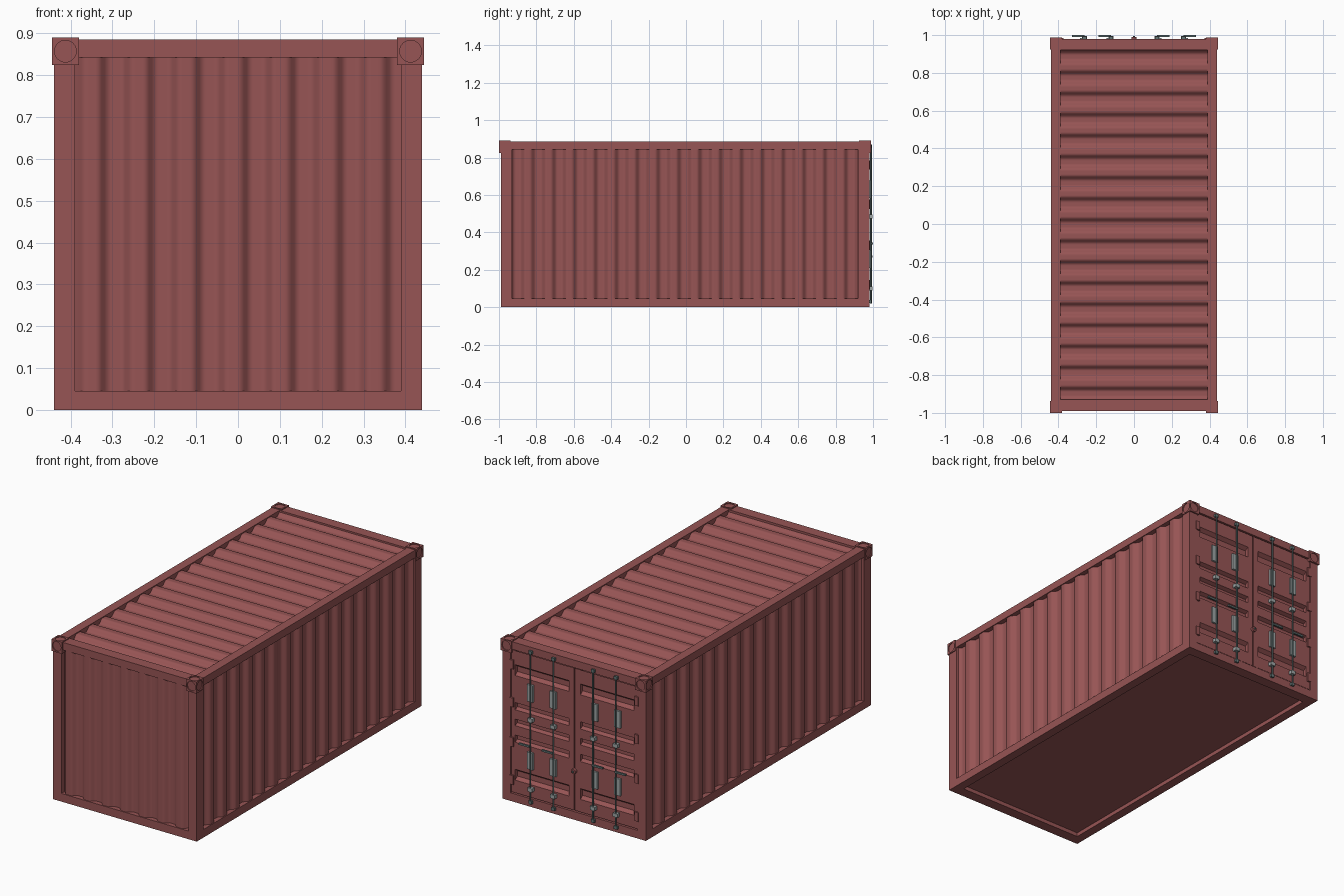
import bpy, bmesh, math
from mathutils import Vector

cube = bpy.data.objects.get("Cube")
if cube:
    bpy.data.objects.remove(cube, do_unlink=True)


def material(name, rgb):
    m = bpy.data.materials.new(name)
    m.use_nodes = True
    m.diffuse_color = (*rgb, 1)
    m.node_tree.nodes["Principled BSDF"].inputs["Base Color"].default_value = (*rgb, 1)
    return m


RED = material("faded red paint", (0.31, 0.09, 0.09))
DARK = material("dark steel", (0.12, 0.17, 0.17))
PALE = material("pale steel", (0.34, 0.38, 0.38))


def finish(name, bm, mat, smooth=None):
    me = bpy.data.meshes.new(name)
    bm.to_mesh(me)
    bm.free()
    ob = bpy.data.objects.new(name, me)
    bpy.context.collection.objects.link(ob)
    me.materials.append(mat)
    if smooth:
        bpy.ops.object.select_all(action="DESELECT")
        ob.select_set(True)
        bpy.context.view_layer.objects.active = ob
        bpy.ops.object.shade_smooth_by_angle(angle=math.radians(smooth))
    return ob


def box(name, lo, hi, mat=RED):
    bm = bmesh.new()
    lo, hi = Vector(lo), Vector(hi)
    bmesh.ops.create_cube(bm, size=1)
    for v in bm.verts:
        v.co = (lo + hi) / 2 + v.co * (hi - lo)
    return finish(name, bm, mat)


def cylinder(name, centre, radius, depth, axis="Z", mat=DARK, sides=10):
    bm = bmesh.new()
    bmesh.ops.create_cone(bm, cap_ends=True, segments=sides, radius1=radius,
                          radius2=radius, depth=depth)
    turn = Vector((0, 0, 1)).rotation_difference(
        Vector([float(axis == a) for a in "XYZ"]))
    for v in bm.verts:
        v.co = turn @ v.co + Vector(centre)
    return finish(name, bm, mat, 40)


def sheet(name, profile, sweep, place, outward, smooth=None):
    """Sweep a (run, height) profile across a span; place() maps to 3D."""
    bm = bmesh.new()
    rows = [[bm.verts.new(place(r, h, s)) for r, h in profile] for s in sweep]
    for i in range(len(profile) - 1):
        bm.faces.new((rows[0][i], rows[0][i + 1], rows[1][i + 1], rows[1][i]))
    bm.normal_update()
    if sum((f.normal.dot(Vector(outward)) for f in bm.faces)) < 0:
        bmesh.ops.reverse_faces(bm, faces=bm.faces[:])
    return finish(name, bm, RED, smooth)


def waves(start, end, ridge, period=0.1115, depth=0.022):
    """Rounded trapezoid corrugation; 0 at the ridges, -depth in the hollows."""
    n = round((end - start) / period * 16)
    pts = []
    for i in range(n + 1):
        r = start + (end - start) * i / n
        c = 1.7 * math.cos(2 * math.pi * (r - ridge) / period)
        pts.append((r, depth * (max(-1, min(1, c)) - 1) / 2))
    return pts


X, XI = 0.44, 0.39             # outer and inner half width
YF, YB = -0.99, 0.98           # front and back ends
FI, BI = -0.93, 0.92           # inner edges of the end frames
H, ZL, ZH = 0.885, 0.045, 0.843

# Frame: posts, long rails and end beams
for s, side in ((-1, "right"), (1, "left")):
    a, b = sorted((s * XI, s * X))
    box(f"front_post_{side}", (a, YF, 0), (b, FI, H))
    box(f"back_post_{side}", (a, BI, 0), (b, YB, H))
    box(f"bottom_rail_{side}", (a, FI, 0), (b, BI, ZL))
    box(f"top_rail_{side}", (a, FI, ZH), (b, BI, H))
for end, y0, y1 in (("front", YF, FI), ("back", BI, YB)):
    box(f"{end}_sill", (-XI, y0, 0), (XI, y1, ZL))
    box(f"{end}_header", (-XI, y0, ZH), (XI, y1, H))

# Underside
box("floor", (-XI, FI, 0.022), (XI, BI, 0.04))

# Corrugated walls and roof
for s, side in ((-1, "right"), (1, "left")):
    sheet(f"side_wall_{side}", waves(FI, BI, -0.065), (ZL, ZH),
          lambda r, h, t: (s * (X - 0.005 + h), r, t), (s, 0, 0), 50)
sheet("front_wall", waves(-XI, XI, -0.35, 0.113), (ZL, ZH),
      lambda r, h, t: (r, YF + 0.005 - h, t), (0, -1, 0), 50)
sheet("roof", waves(FI, BI, 0.83), (-XI, XI),
      lambda r, h, t: (t, r, H - 0.005 + h), (0, 0, 1), 50)

# Corner castings with round sockets on the outer faces
for sx in (-1, 1):
    for sy, y0, y1 in ((-1, -1.0, -0.937), (1, 0.925, 0.988)):
        a, b = sorted((sx * 0.38, sx * 0.445))
        c = box("corner_casting", (a, y0, 0.825), (b, y1, 0.89))
        mid = ((a + b) / 2, (y0 + y1) / 2, 0.8575)
        outer = {"X": (sx * 0.445, mid[1], mid[2]),
                 "Y": (mid[0], y0 if sy < 0 else y1, mid[2]),
                 "Z": (mid[0], mid[1], 0.89)}
        for axis, centre in outer.items():
            cutter = cylinder("socket_cutter", centre, 0.026, 0.012, axis, RED, 24)
            cutter.hide_render = True
            cutter.hide_set(True)
            cut = c.modifiers.new("socket", "BOOLEAN")
            cut.operation = "DIFFERENCE"
            cut.object = cutter

# Door leaves with pressed horizontal grooves
FACE = 0.975
GROOVES = ((0.15, 0.03), (0.35, 0.02), (0.44, 0.018), (0.53, 0.02), (0.73, 0.03))
profile = [(0.05, 0)]
for z, half in GROOVES:
    profile += [(z - half, 0), (z - half / 2, -0.02), (z + half / 2, -0.02), (z + half, 0)]
profile.append((0.838, 0))
for s, side in ((-1, "right"), (1, "left")):
    sheet(f"door_panel_{side}", profile, (s * 0.035, s * 0.365),
          lambda r, h, t: (t, FACE + h, r), (0, 1, 0))
    for part, p, q in (("inner", 0.003, 0.035), ("outer", 0.365, 0.388)):
        a, b = sorted((s * p, s * q))
        box(f"door_{part}_stile_{side}", (a, 0.94, 0.05), (b, FACE, 0.838))
    for z in (0.12, 0.33, 0.55, 0.76):
        a, b = sorted((s * 0.372, s * 0.395))
        box(f"hinge_{side}", (a, 0.96, z - 0.025), (b, 0.984, z + 0.025))
box("door_backing", (-XI, 0.93, ZL), (XI, 0.95, ZH))

# Locking rods with guide plates, brackets and end keepers
for s in (-1, 1):
    for x in (0.122, 0.262):
        cylinder("locking_rod", (s * x, 0.989, 0.445), 0.0045, 0.85)
        a, b = sorted((s * (x - 0.012), s * (x + 0.024)))
        for z in (0.255, 0.63):
            box("guide_plate", (a, FACE - 0.002, z - 0.047), (b, 0.986, z + 0.047), PALE)
        for z in (0.1, 0.485):
            box("rod_bracket", (s * x - 0.014, FACE - 0.002, z - 0.01),
                (s * x + 0.014, 0.996, z + 0.01), PALE)
        for z in (0.03, 0.86):
            box("rod_keeper", (s * x - 0.01, YB - 0.002, z - 0.008),
                (s * x + 0.01, 0.993, z + 0.008), DARK)
        # Swing handle lying flat along the door
        a, b = sorted((s * x, s * (x + 0.065)))
        box("rod_handle", (a, 0.99, 0.336), (b, 1.0, 0.346), DARK)

# Centre latch
cylinder("centre_latch", (0, 0.981, 0.27), 0.014, 0.016, "Y", RED, 16)
cylinder("latch_pin", (0, 0.988, 0.27), 0.005, 0.016, "Y", DARK)
